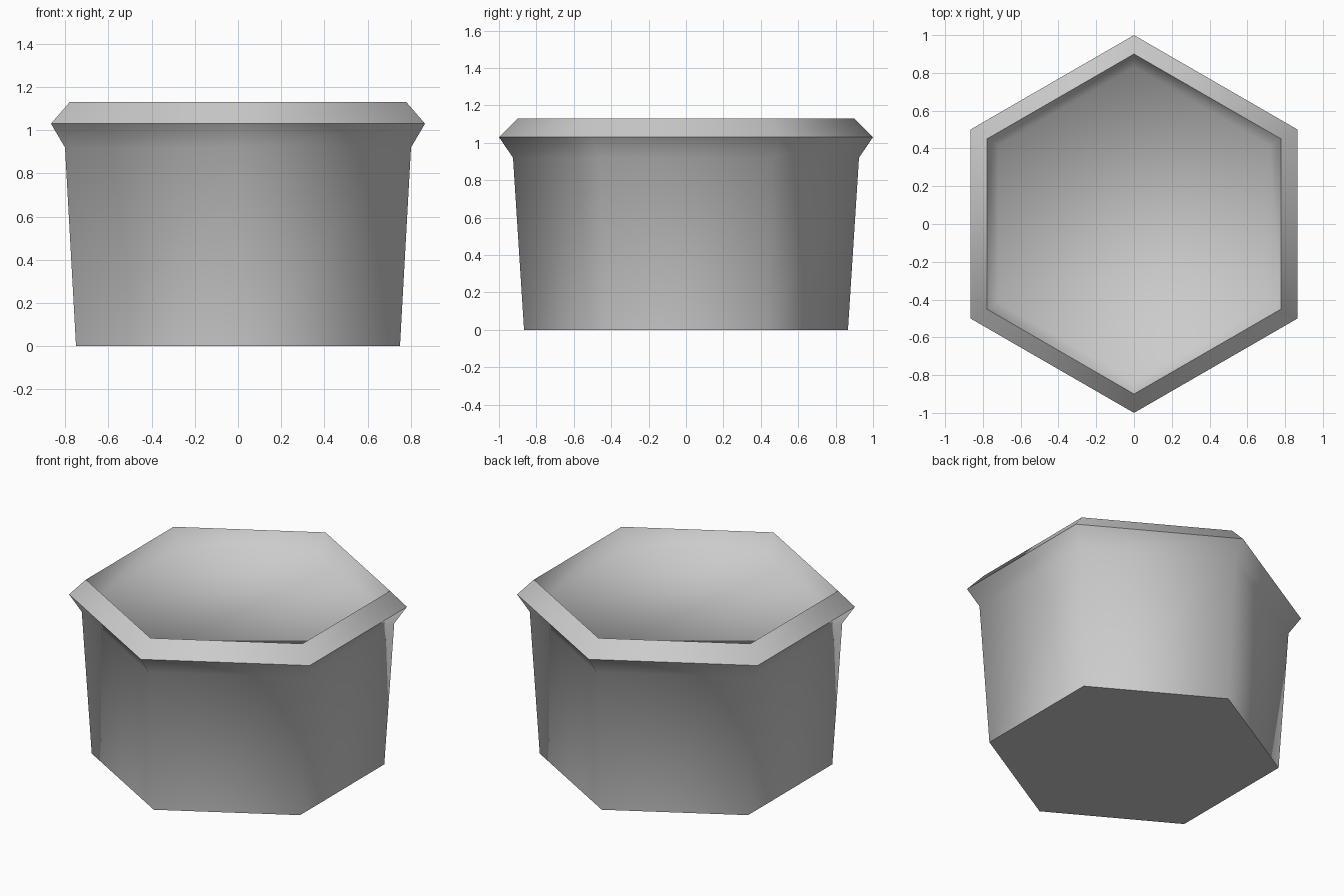
import bpy, bmesh
from math import cos, sin, pi, radians

cube = bpy.data.objects.get("Cube")
if cube:
    bpy.data.objects.remove(cube, do_unlink=True)

grey = bpy.data.materials.new("plain grey")
grey.use_nodes = True
colour = (0.6, 0.6, 0.6, 1)
grey.diffuse_color = colour
grey.node_tree.nodes["Principled BSDF"].inputs["Base Color"].default_value = colour

SIDES = 6


def hex_pot(name, profile):
    """Sweep a (radius, height) profile round a hexagon and cap both ends."""
    bm = bmesh.new()
    rings = [[bm.verts.new((r * cos(pi / 2 + i * 2 * pi / SIDES),
                            r * sin(pi / 2 + i * 2 * pi / SIDES), z))
              for i in range(SIDES)] for r, z in profile]
    for low, high in zip(rings, rings[1:]):
        for i in range(SIDES):
            j = (i + 1) % SIDES
            bm.faces.new((low[i], low[j], high[j], high[i]))
    bm.faces.new(rings[0][::-1])
    bm.faces.new(rings[-1])
    bmesh.ops.recalc_face_normals(bm, faces=bm.faces)
    mesh = bpy.data.meshes.new(name)
    bm.to_mesh(mesh)
    bm.free()
    mesh.materials.append(grey)
    obj = bpy.data.objects.new(name, mesh)
    bpy.context.collection.objects.link(obj)
    return obj


# Tapered body, flared lip, bevelled rim and sunken top panel
pot = hex_pot("hexagonal_pot", [(0.866, 0), (0.925, 0.92), (1.0, 1.03),
                                (0.90, 1.13), (0.83, 1.02)])

# Rounded shading round the sides, crisp lip and rim edges
bpy.ops.object.select_all(action="DESELECT")
pot.select_set(True)
bpy.context.view_layer.objects.active = pot
bpy.ops.object.shade_smooth_by_angle(angle=radians(65))
